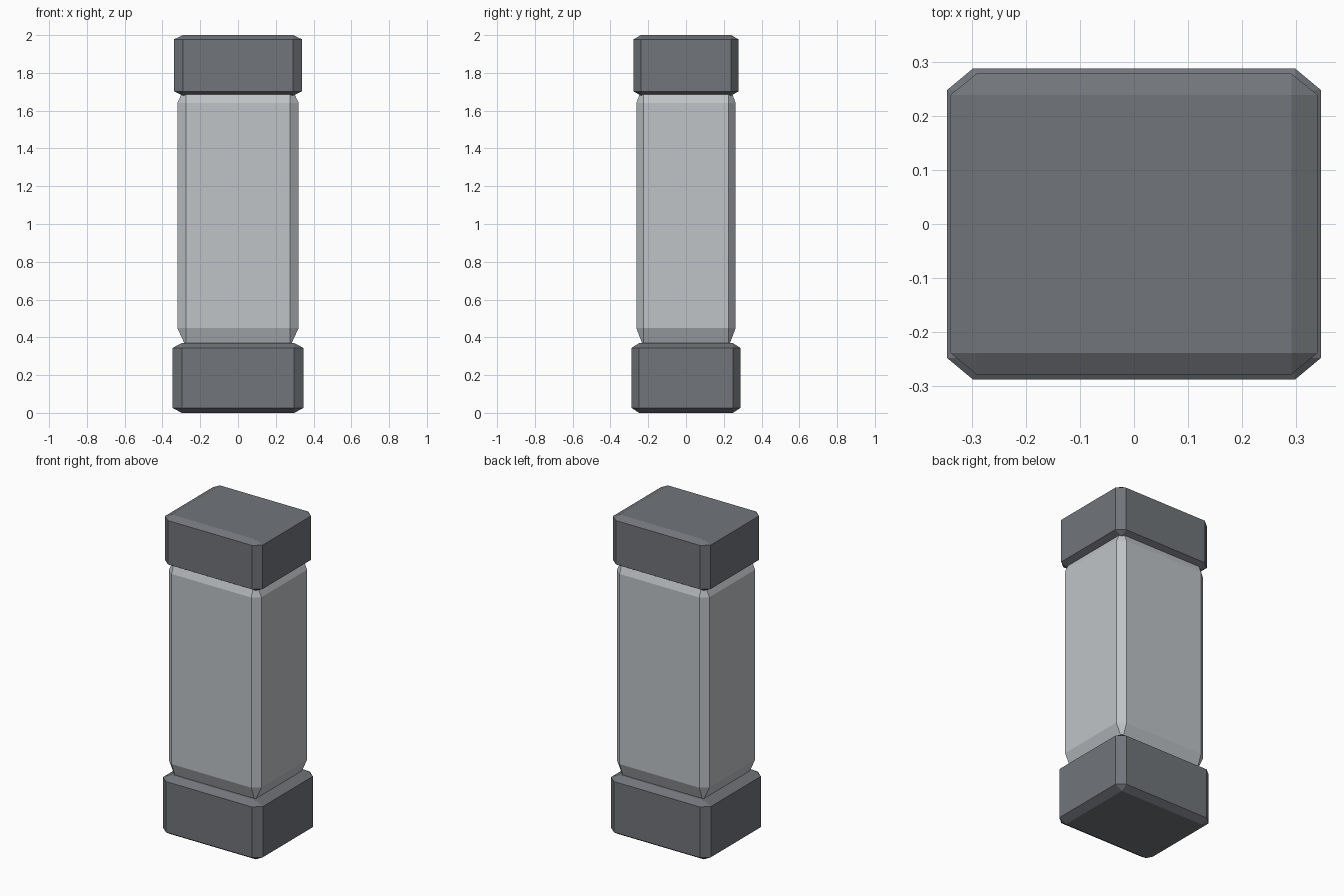
import bpy
import bmesh
from mathutils import Matrix, Vector

cube = bpy.data.objects.get("Cube")
if cube:
    bpy.data.objects.remove(cube, do_unlink=True)


def make_material(name, rgb):
    mat = bpy.data.materials.new(name)
    mat.use_nodes = True
    color = (*rgb, 1.0)
    mat.diffuse_color = color
    mat.node_tree.nodes["Principled BSDF"].inputs["Base Color"].default_value = color
    return mat


def chamfered_block(name, width, depth, bottom, top, mat, chamfer=0.07):
    """Bevel a unit cube, then stretch it so the chamfer follows each side's length."""
    bm = bmesh.new()
    bmesh.ops.create_cube(bm, size=1)
    bmesh.ops.bevel(bm, geom=bm.edges[:], offset=chamfer, segments=1,
                    profile=0.5, affect='EDGES')
    height = top - bottom
    bmesh.ops.transform(bm, verts=bm.verts, matrix=Matrix.Translation(
        (0, 0, bottom + height / 2)) @ Matrix.Diagonal(Vector((width, depth, height, 1))))
    mesh = bpy.data.meshes.new(name)
    bm.to_mesh(mesh)
    bm.free()
    mesh.materials.append(mat)
    obj = bpy.data.objects.new(name, mesh)
    bpy.context.collection.objects.link(obj)
    return obj


dark_gray = make_material("dark gray", (0.165, 0.178, 0.194))
light_gray = make_material("light gray", (0.52, 0.55, 0.57))

# Foot, pillar and head, with the pillar ends sunk into the other two
chamfered_block("base_block", 0.692, 0.576, 0.0, 0.37, dark_gray)
chamfered_block("pillar_shaft", 0.642, 0.526, 0.352, 1.738, light_gray)
chamfered_block("top_cap", 0.678, 0.556, 1.68, 2.0, dark_gray)
